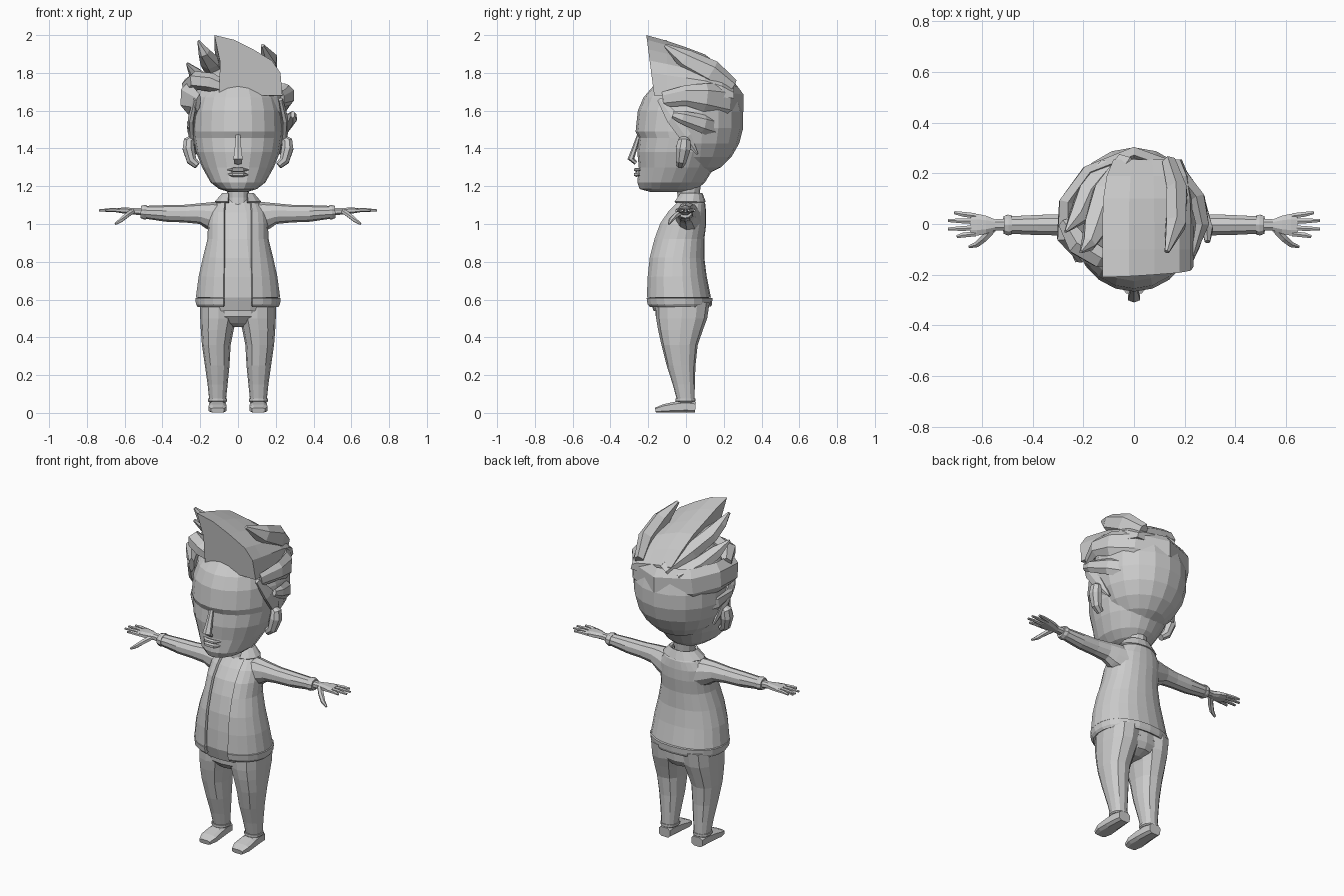
import bpy, bmesh, math
from mathutils import Vector


def build(name, sections, closed=True, mirror=False, solid=0):
    """Skin a list of equal-length point rings."""
    bm = bmesh.new()
    rows = [[bm.verts.new((p[0], p[1], max(p[2], 0))) for p in s] for s in sections]
    n = len(rows[0])
    for a, b in zip(rows, rows[1:]):
        for i in range(n if closed else n - 1):
            j = (i + 1) % n
            bm.faces.new((a[i], a[j], b[j], b[i]))
    if closed:
        bm.faces.new(rows[0])
        bm.faces.new(rows[-1])
    bmesh.ops.recalc_face_normals(bm, faces=bm.faces)
    return finish(name, bm, mirror, solid)


def finish(name, bm, mirror=False, solid=0):
    me = bpy.data.meshes.new(name)
    bm.to_mesh(me)
    bm.free()
    ob = bpy.data.objects.new(name, me)
    bpy.context.collection.objects.link(ob)
    if solid:
        m = ob.modifiers.new("thickness", 'SOLIDIFY')
        m.thickness, m.offset = solid, 0
    if mirror:
        ob.modifiers.new("mirror", 'MIRROR')
    return ob


def sp(v, p):
    return math.copysign(abs(v) ** (2 / p), v)


def loft(name, rings, n=16, gap=0, p=2, **kw):
    """Rings are (z, half width, y front, y back, optional x centre); gap opens the front."""
    secs = []
    for z, rx, yf, yb, *cx in rings:
        a = math.asin(min(gap / rx, 1)) if gap else 0
        cx, cy, ry = (cx[0] if cx else 0), (yf + yb) / 2, (yb - yf) / 2
        sec = []
        for i in range(n):
            t = a + (2 * math.pi - 2 * a) * i / (n - 1 if gap else n)
            sec.append((cx + rx * sp(math.sin(t), p), cy - ry * sp(math.cos(t), p), z))
        secs.append(sec)
    return build(name, secs, closed=not gap, **kw)


def tube(name, st, n=8, p=2, up=(0, 0, 1), **kw):
    """Stations are (x, y, z, half width sideways, half height along up)."""
    pts = [Vector(s[:3]) for s in st]
    secs = []
    for i, s in enumerate(st):
        t = (pts[min(i + 1, len(st) - 1)] - pts[max(i - 1, 0)]).normalized()
        side = t.cross(Vector(up)).normalized()
        u = side.cross(t)
        ang = [2 * math.pi * (k + .5) / n for k in range(n)]
        secs.append([pts[i] + side * s[3] * sp(math.cos(a), p) + u * s[4] * sp(math.sin(a), p)
                     for a in ang])
    return build(name, secs, **kw)


# Head and face
loft("head", [(1.17, .05, -.19, .03), (1.185, .10, -.245, .06), (1.22, .145, -.258, .1),
              (1.30, .19, -.25, .15), (1.38, .222, -.258, .19), (1.455, .235, -.25, .22),
              (1.49, .238, -.267, .23), (1.60, .235, -.255, .25), (1.67, .215, -.225, .24),
              (1.74, .165, -.165, .2), (1.81, .06, -.06, .08)], 20)
tube("nose", [(0, -.25, 1.47, .014, .01), (0, -.272, 1.40, .02, .014),
              (0, -.292, 1.345, .028, .018), (0, -.265, 1.322, .02, .01)], 6, up=(0, 1, 0))
for z, h in ((1.287, .011), (1.262, .013)):
    tube("lip", [(-.055, -.235, z, .008, .003), (-.025, -.262, z, .016, h),
                 (.025, -.262, z, .016, h), (.055, -.235, z, .008, .003)], 6)
tube("ear", [(.215, -.03, 1.31, .02, .02), (.245, -.025, 1.335, .03, .028),
             (.262, -.015, 1.40, .042, .034), (.26, -.01, 1.44, .035, .03),
             (.24, -.01, 1.46, .02, .015)], 8, up=(1, 0, 0), mirror=True)
loft("neck", [(1.07, .065, -.05, .07), (1.14, .058, -.045, .07), (1.22, .062, -.05, .08)], 12)

# Hair cap: ellipsoid cut along the slanted hairline
bm = bmesh.new()
bmesh.ops.create_uvsphere(bm, u_segments=18, v_segments=11, radius=1)
for v in bm.verts:
    v.co = (v.co.x * .255, .04 + v.co.y * .258, 1.55 + v.co.z * .29)
bmesh.ops.bisect_plane(bm, geom=bm.verts[:] + bm.edges[:] + bm.faces[:],
                       plane_co=(0, -.165, 1.73), plane_no=(0, .53, .27), clear_inner=True)
finish("hair_cap", bm, solid=.015)

# Swept crest: one front outline shrinking towards the back
outline = [(-.1, 1.68), (-.095, 1.86), (-.125, 2.0), (-.02, 1.975), (.08, 1.925),
           (.18, 1.865), (.225, 1.80), (.235, 1.68)]
crest = []
for y, f, s, shear in ((-.21, 1, 1, .13), (-.1, .91, 1, 0), (0, .81, 1, 0),
                       (.1, .7, .98, 0), (.19, .5, .9, 0), (.255, .25, .75, 0)):
    crest.append([(.05 + (x - .05) * s, y + shear * (2 - z), 1.66 + (z - 1.66) * f)
                  for x, z in outline])
build("hair_crest", crest)

# Pointed locks beside the crest
tube("hair_lock_tall", [(-.03, .24, 1.70, .05, .05), (-.11, .12, 1.80, .06, .05),
                        (-.15, -.01, 1.86, .055, .045), (-.18, -.08, 1.91, .03, .035),
                        (-.21, -.11, 1.97, .005, .008)], 6)
tube("hair_lock_left", [(-.1, .22, 1.68, .05, .05), (-.18, .12, 1.74, .05, .05),
                        (-.22, .03, 1.79, .04, .04), (-.27, -.03, 1.85, .005, .008)], 6)
tube("hair_lock_right", [(.14, .24, 1.72, .03, .05), (.17, .13, 1.80, .045, .07),
                         (.165, .0, 1.87, .045, .055), (.13, -.11, 1.945, .01, .01)], 6)
tube("hair_front_left", [(-.06, -.14, 1.72, .03, .03), (-.14, -.13, 1.75, .045, .05),
                         (-.22, -.08, 1.76, .05, .05), (-.27, 0, 1.72, .03, .05)], 6)

# Wide layers sweeping around the back of the head
tube("hair_upper_layer", [(-.21, -.14, 1.64, .015, .05), (-.265, -.05, 1.67, .045, .085),
                          (-.262, .08, 1.67, .04, .09), (-.18, .2, 1.65, .035, .09),
                          (0, .272, 1.64, .038, .09), (.17, .21, 1.65, .035, .09),
                          (.25, .1, 1.67, .035, .075), (.27, .0, 1.68, .03, .055),
                          (.235, -.12, 1.66, .01, .04)], 6)
tube("hair_lower_layer", [(-.262, -.06, 1.53, .01, .02), (-.245, .06, 1.51, .025, .05),
                          (-.16, .185, 1.49, .028, .06), (0, .25, 1.48, .03, .065),
                          (.16, .19, 1.50, .03, .06), (.255, .09, 1.53, .03, .05),
                          (.29, -.02, 1.565, .025, .035), (.29, -.07, 1.58, .012, .02)], 6)
tube("sideburn", [(.225, -.14, 1.66, .015, .012), (.248, -.07, 1.56, .04, .018),
                  (.245, -.0, 1.46, .035, .018), (.225, .06, 1.37, .006, .008)],
     6, up=(1, 0, 0), mirror=True)

# Open jacket over a shirt
body = [(.61, .218, -.208, .125), (.72, .203, -.204, .103), (.82, .18, -.195, .09),
        (.92, .155, -.172, .09), (1.0, .152, -.142, .1), (1.06, .145, -.1, .1),
        (1.105, .11, -.06, .095), (1.135, .072, -.045, .08)]
loft("jacket", body, 21, gap=.066, p=2.2, solid=.014)
loft("jacket_hem", [(.565, .208, -.192, .125), (.578, .217, -.204, .13), (.608, .22, -.208, .132)],
     21, gap=.066, p=2.2, solid=.016)
loft("shirt", [(.54, .185, -.172, .11)] +
     [(z, rx - .014, yf + .014, yb - .014) for z, rx, yf, yb in body], 20, p=2.2)
loft("collar", [(1.12, .082, -.045, .082), (1.155, .075, -.035, .078), (1.16, .082, -.04, .085),
                (1.115, .122, -.065, .1)], 13, gap=.05, solid=.01)

# Sleeves and cuffs
tube("sleeve", [(.09, .01, 1.03, .075, .085), (.15, .005, 1.045, .062, .073),
                (.2, 0, 1.055, .052, .055), (.28, -.003, 1.055, .044, .047),
                (.38, -.004, 1.056, .042, .044), (.49, -.004, 1.062, .036, .034)], 10, mirror=True)
tube("cuff", [(.485, -.004, 1.062, .041, .037), (.498, -.004, 1.063, .043, .038),
              (.515, -.004, 1.064, .036, .032)], 10, mirror=True)

# Hands
tube("palm", [(.5, -.003, 1.065, .026, .021), (.55, -.003, 1.067, .023, .018),
              (.585, -.003, 1.07, .038, .018), (.62, -.003, 1.072, .046, .015),
              (.645, -.003, 1.072, .045, .011)], 8, p=2.5, mirror=True)
for i, (y0, y1, x1) in enumerate(((-.038, -.05, .70), (-.015, -.02, .735),
                                  (.01, .014, .735), (.032, .045, .71))):
    tube(f"finger_{i + 1}", [(.625, y0, 1.072, .012, .011), (.675, (y0 + y1) / 2, 1.074, .011, .01),
                             (x1, y1, 1.072, .007, .006)], 6, mirror=True)
tube("thumb", [(.56, -.02, 1.066, .018, .014), (.59, -.055, 1.045, .016, .014),
               (.62, -.08, 1.02, .013, .012), (.65, -.09, 1.0, .006, .006)], 6, mirror=True)

# Trousers
loft("trouser_seat", [(.455, .05, -.09, .04), (.475, .10, -.13, .09), (.51, .185, -.16, .11),
                      (.6, .19, -.165, .115)], 16)
loft("trouser_leg", [(.585, .098, -.162, .125, .102), (.5, .096, -.158, .112, .104),
                     (.44, .087, -.148, .09, .110), (.36, .076, -.13, .062, .115),
                     (.25, .065, -.102, .05, .11), (.15, .053, -.07, .047, .108),
                     (.075, .045, -.05, .045, .108)], 12, p=2.3, mirror=True)
loft("ankle_cuff", [(.055, .043, -.048, .043, .108), (.062, .05, -.056, .049, .108),
                    (.076, .05, -.056, .049, .108)], 12, p=2.3, mirror=True)

# Shoes
tube("shoe", [(.108, .05, .03, .038, .03), (.108, .0, .034, .043, .034),
              (.108, -.06, .03, .047, .03), (.108, -.12, .023, .05, .023),
              (.108, -.162, .014, .036, .014)], 8, p=3.5, mirror=True)
